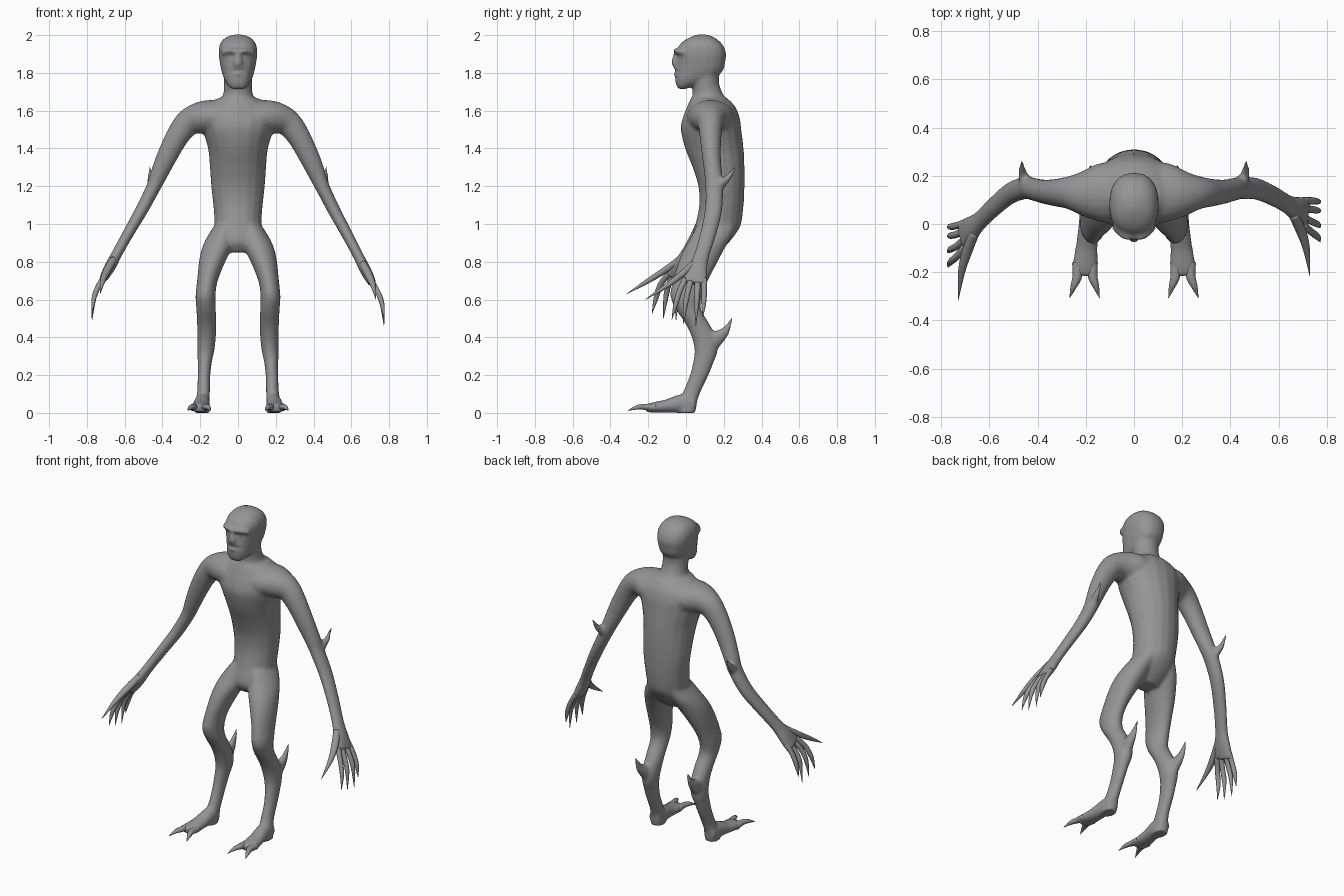
import bpy, bmesh, math
from mathutils import Vector

grey = bpy.data.materials.new("grey skin")
grey.diffuse_color = (0.3, 0.3, 0.3, 1)


def smooth_path(rows, n=4):
    """Catmull-Rom interpolation through rows of numbers."""
    out = []
    for i in range(len(rows) - 1):
        p0, p1 = rows[max(i - 1, 0)], rows[i]
        p2, p3 = rows[i + 1], rows[min(i + 2, len(rows) - 1)]
        for k in range(n):
            t = k / n
            out.append([0.5 * (2 * b + (c - a) * t + (2 * a - 5 * b + 4 * c - d) * t * t
                               + (3 * b - a - 3 * c + d) * t ** 3)
                        for a, b, c, d in zip(p0, p1, p2, p3)])
    out.append(list(rows[-1]))
    return out


def loft(bm, rows, ref=(0, 1, 0), normal=None, power=1.0, sides=18):
    """Closed tube; each row is x, y, z, radius along ref, radius across."""
    rows = smooth_path(rows)
    pts = [Vector(r[:3]) for r in rows]
    rings = []
    for i, r in enumerate(rows):
        t = Vector(normal) if normal else pts[min(i + 1, len(pts) - 1)] - pts[max(i - 1, 0)]
        t.normalize()
        u = Vector(ref)
        u = (u - t * u.dot(t)).normalized()
        w = t.cross(u)
        ring = []
        for k in range(sides):
            a = 2 * math.pi * k / sides
            c, s = math.cos(a), math.sin(a)
            c = math.copysign(abs(c) ** power, c)
            s = math.copysign(abs(s) ** power, s)
            ring.append(bm.verts.new(pts[i] + u * c * max(r[3], .001) + w * s * max(r[4], .001)))
        rings.append(ring)
    faces = [bm.faces.new(rings[0]), bm.faces.new(rings[-1][::-1])]
    for a, b in zip(rings, rings[1:]):
        for k in range(sides):
            j = (k + 1) % sides
            faces.append(bm.faces.new((a[k], b[k], b[j], a[j])))
    bmesh.ops.recalc_face_normals(bm, faces=faces)


def stack(bm, levels, power=1.0):
    """Horizontal rings: z, x centre, half width, front y, back y."""
    loft(bm, [(x, (f + b) / 2, z, (b - f) / 2, hw) for z, x, hw, f, b in levels],
         normal=(0, 0, 1), power=power)


def finish(name, bm):
    me = bpy.data.meshes.new(name)
    bm.to_mesh(me)
    bm.free()
    me.materials.append(grey)
    me.polygons.foreach_set("use_smooth", [True] * len(me.polygons))
    ob = bpy.data.objects.new(name, me)
    bpy.context.collection.objects.link(ob)
    return ob


def arm_side(rows, s):
    """Place arm rows on one side; the left forearm swings further forward."""
    out = []
    for x, y, z, a, b in rows:
        t = min(max((x - .47) / .27, 0), 1) if s < 0 else 0
        out.append((s * x, y - .105 * t, z + .03 * t, a, b))
    return out


def mirror(rows, s):
    return [(s * r[0],) + tuple(r[1:]) for r in rows]


body = bmesh.new()

# torso
stack(body, [
    (.85, 0, .07, .06, .17), (.9, 0, .12, .03, .225), (.95, 0, .137, .035, .265),
    (1.0, 0, .125, .05, .292), (1.1, 0, .132, .07, .305), (1.2, 0, .143, .065, .31),
    (1.3, 0, .15, .035, .31), (1.4, 0, .16, -.005, .305), (1.5, 0, .19, -.028, .293),
    (1.56, 0, .2, -.018, .285), (1.62, 0, .17, .005, .262), (1.665, 0, .11, .025, .22)])

# neck
stack(body, [(1.58, 0, .13, .03, .25), (1.65, 0, .1, .025, .225),
             (1.69, 0, .078, .035, .195), (1.75, 0, .075, .03, .175), (1.82, 0, .08, .02, .18)])

# head
stack(body, [
    (1.715, 0, .035, -.04, .0), (1.735, 0, .055, -.052, .05), (1.77, 0, .075, -.058, .14),
    (1.81, 0, .088, -.052, .195), (1.86, 0, .098, -.05, .208), (1.9, 0, .103, -.047, .213),
    (1.94, 0, .1, -.04, .2), (1.97, 0, .085, -.012, .175), (1.99, 0, .06, .025, .145),
    (2.003, 0, .022, .06, .11)], power=.85)

# brow ridge, nose, lips
loft(body, [(-.085, -.01, 1.905, .015, .015), (-.04, -.045, 1.918, .02, .014),
            (0, -.05, 1.912, .018, .014), (.04, -.045, 1.918, .02, .014),
            (.085, -.01, 1.905, .015, .015)], sides=10)
loft(body, [(0, -.045, 1.92, .015, .012), (0, -.052, 1.88, .02, .02),
            (0, -.055, 1.85, .022, .028), (0, -.045, 1.835, .01, .02)], sides=10)
for z in (1.83, 1.795):
    loft(body, [(-.05, -.03, z - .008, .012, .008), (0, -.05, z, .017, .011),
                (.05, -.03, z - .008, .012, .008)], sides=10)

for s in (1, -1):
    # leg with backward-bent hock
    stack(body, [(z, s * x, hw, f, b) for z, x, hw, f, b in [
        (1.0, .06, .06, .06, .27), (.93, .09, .075, .025, .24), (.87, .112, .08, -.01, .205),
        (.8, .137, .07, -.04, .168), (.7, .162, .055, -.07, .117), (.62, .172, .053, -.083, .085),
        (.55, .169, .052, -.055, .08), (.47, .166, .051, -.002, .125),
        (.4, .166, .049, .03, .16), (.33, .17, .045, .045, .168), (.27, .176, .038, .037, .148),
        (.2, .18, .034, .02, .12), (.12, .182, .034, -.012, .082),
        (.06, .187, .038, -.04, .06), (.0, .19, .042, -.05, .052)]])
    # foot
    loft(body, mirror([(.19, .05, .045, .036, .045), (.19, -.02, .05, .042, .05),
                       (.197, -.1, .036, .046, .036), (.203, -.17, .029, .053, .028),
                       (.205, -.215, .024, .045, .02)], s), ref=(1, 0, 0))
    # hock spur
    loft(body, mirror([(.172, .09, .34, .06, .035), (.177, .155, .39, .045, .03),
                       (.18, .205, .43, .026, .018), (.18, .247, .505, .005, .005)], s), sides=12)
    # shoulder, arm and palm
    loft(body, arm_side([
        (.04, .13, 1.55, .13, .1), (.13, .13, 1.565, .125, .093), (.2, .127, 1.562, .1, .085),
        (.265, .13, 1.535, .07, .072), (.32, .13, 1.465, .058, .062),
        (.375, .135, 1.36, .05, .055), (.42, .145, 1.26, .047, .046),
        (.45, .15, 1.19, .048, .038), (.51, .145, 1.07, .046, .034),
        (.58, .115, .94, .043, .03), (.64, .08, .825, .042, .028),
        (.675, .06, .755, .056, .03), (.712, .045, .685, .07, .022)], s))
    # elbow spur
    loft(body, arm_side([(.445, .15, 1.19, .04, .03), (.46, .2, 1.225, .025, .02),
                         (.465, .235, 1.26, .015, .013), (.465, .268, 1.315, .004, .004)], s),
         sides=12)

# blend the overlapping volumes into one skin
skin = finish("body", body)
rm = skin.modifiers.new("blend", 'REMESH')
rm.mode = 'VOXEL'
rm.voxel_size = .009
rm.use_smooth_shade = True
sm = skin.modifiers.new("soften", 'SMOOTH')
sm.factor = .5
sm.iterations = 8

for s, side in ((1, "right"), (-1, "left")):
    # four long fingers: base y, tip y, tip z
    for i, (by, ty, tz) in enumerate([(.1, .09, .51), (.065, .052, .46),
                                      (.025, -.015, .47), (-.01, -.075, .495)]):
        bm = bmesh.new()
        loft(bm, arm_side([(.7, by * .9 + .005, .71, .017, .015),
                           (.735, (by * 2 + ty) / 3, .65, .015, .014),
                           (.762, (by + ty * 2) / 3, .58, .013, .013),
                           (.773, ty, tz, .001, .001)], s), sides=10)
        finish(f"{side}_finger_{i + 1}", bm)
    # thumb
    bm = bmesh.new()
    loft(bm, arm_side([(.66, .04, .79, .02, .02), (.69, -.02, .735, .022, .018),
                       (.715, -.1, .675, .015, .014), (.73, -.215, .6, .001, .001)], s),
         ref=(1, 0, 0), sides=10)
    finish(f"{side}_thumb", bm)
    # two splayed toe claws
    for x0, x1, n in ((.235, .267, "outer"), (.172, .143, "inner")):
        bm = bmesh.new()
        loft(bm, mirror([(x0, -.16, .028, .022, .02), (x0, -.215, .032, .02, .017),
                         ((x0 + x1) / 2, -.26, .029, .013, .012),
                         (x1, -.307, .012, .001, .001)], s), ref=(1, 0, 0), sides=10)
        finish(f"{side}_{n}_toe", bm)
